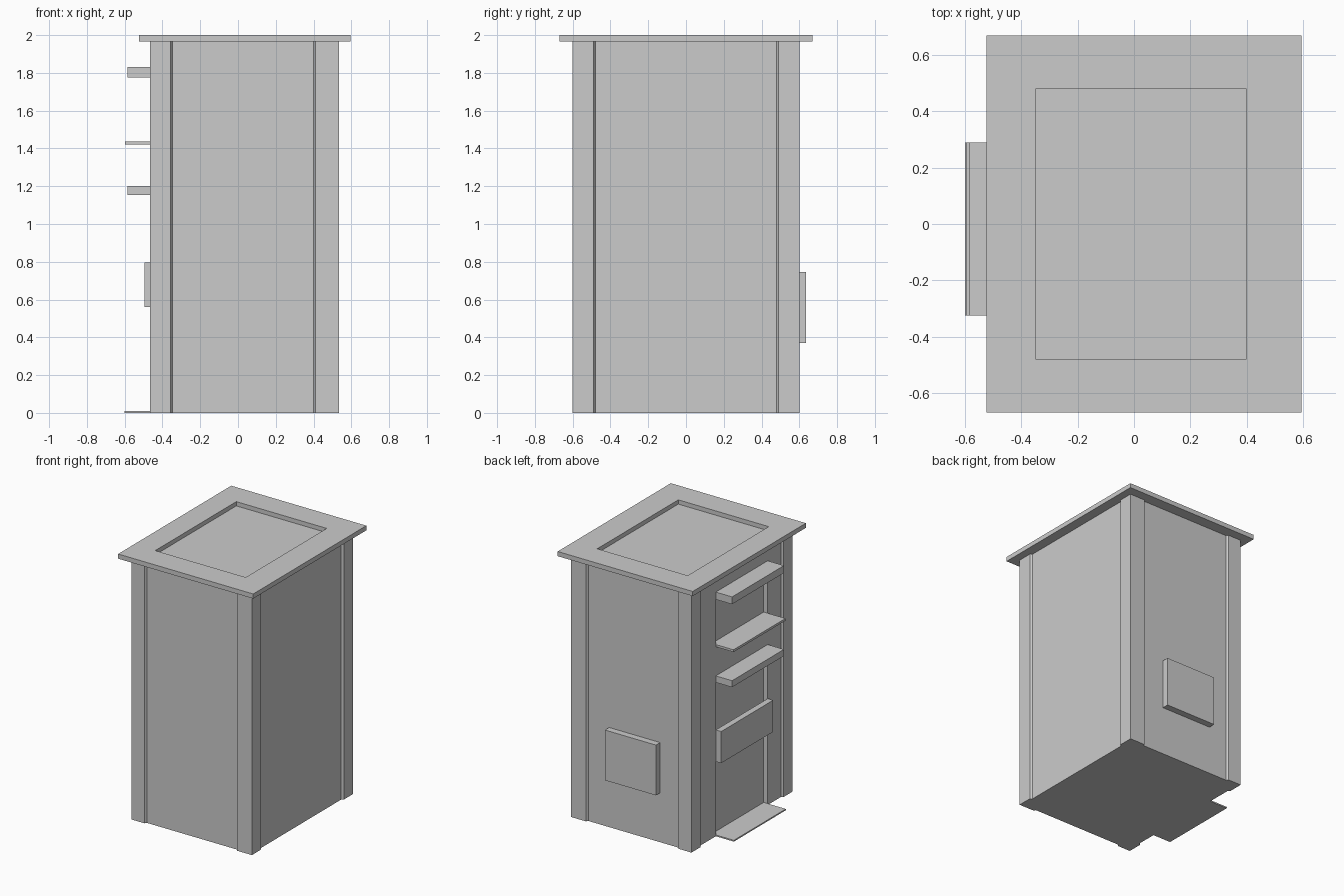
import bpy, bmesh

if "Cube" in bpy.data.objects:
    bpy.data.objects.remove(bpy.data.objects["Cube"])


def extrude(name, outline, z0, z1):
    """Closed xy outline (counter-clockwise) raised into a prism."""
    bm = bmesh.new()
    face = bm.faces.new([bm.verts.new((x, y, z0)) for x, y in outline])
    ext = bmesh.ops.extrude_face_region(bm, geom=[face], use_keep_orig=True)
    top = [v for v in ext["geom"] if isinstance(v, bmesh.types.BMVert)]
    bmesh.ops.translate(bm, verts=top, vec=(0, 0, z1 - z0))
    bmesh.ops.recalc_face_normals(bm, faces=bm.faces)
    mesh = bpy.data.meshes.new(name)
    bm.to_mesh(mesh)
    bm.free()
    obj = bpy.data.objects.new(name, mesh)
    bpy.context.collection.objects.link(obj)
    return obj


def box(name, x0, x1, y0, y1, z0, z1):
    return extrude(name, [(x0, y0), (x1, y0), (x1, y1), (x0, y1)], z0, z1)


def cut(target, cutter):
    """Subtract a cutter, then discard it."""
    cutter.hide_render = True
    mod = target.modifiers.new("cut", "BOOLEAN")
    mod.operation = "DIFFERENCE"
    mod.solver = "EXACT"
    mod.object = cutter
    bpy.context.view_layer.objects.active = target
    bpy.ops.object.modifier_apply(modifier=mod.name)
    bpy.data.objects.remove(cutter)


# Cabinet: four corner posts with shallow, bevel-edged panels between them
L, R, D = -0.465, 0.535, 0.6
STEP, SLOPE = 0.015, 0.01
PL, PR, PY = -0.357, 0.41, 0.49
profile = [
    (L, -D), (PL, -D), (PL + SLOPE, -D + STEP), (PR - SLOPE, -D + STEP), (PR, -D), (R, -D),
    (R, -PY), (R - STEP, -PY + SLOPE), (R - STEP, PY - SLOPE), (R, PY), (R, D),
    (PR, D), (PR - SLOPE, D - STEP), (PL + SLOPE, D - STEP), (PL, D), (L, D),
    (L, PY), (L + STEP, PY - SLOPE), (L + STEP, -PY + SLOPE), (L, -PY),
]
body = extrude("cabinet_body", profile, 0, 1.966)

# Recessed window and doorway on the service side
Y0, Y1 = -0.325, 0.29
BACK = L + STEP + 0.033
for z0, z1 in ((1.425, 1.8), (-0.1, 1.17)):
    cut(body, box("opening_cutter", -0.7, BACK, Y0, Y1, z0, z1))

# Roof slab with sunken top
roof = box("roof", -0.525, 0.595, -0.67, 0.67, 1.965, 2.0)
cut(roof, box("roof_cutter", -0.35, 0.40, -0.48, 0.48, 1.968, 2.1))

# Canopies, counter, door panel and doorstep: outer x, inner x, bottom, top
for name, x0, x1, z0, z1 in (
    ("window_canopy", -0.585, L + STEP, 1.775, 1.83),
    ("counter_shelf", -0.597, BACK, 1.42, 1.437),
    ("door_canopy", -0.585, L + STEP, 1.153, 1.202),
    ("door_panel", -0.495, L + STEP, 0.56, 0.797),
    ("doorstep", -0.6, BACK, 0.0, 0.01),
):
    box(name, x0, x1, Y0, Y1, z0, z1)

# Raised access panel on the rear
box("rear_access_panel", -0.195, 0.228, D - STEP, 0.635, 0.37, 0.747)
